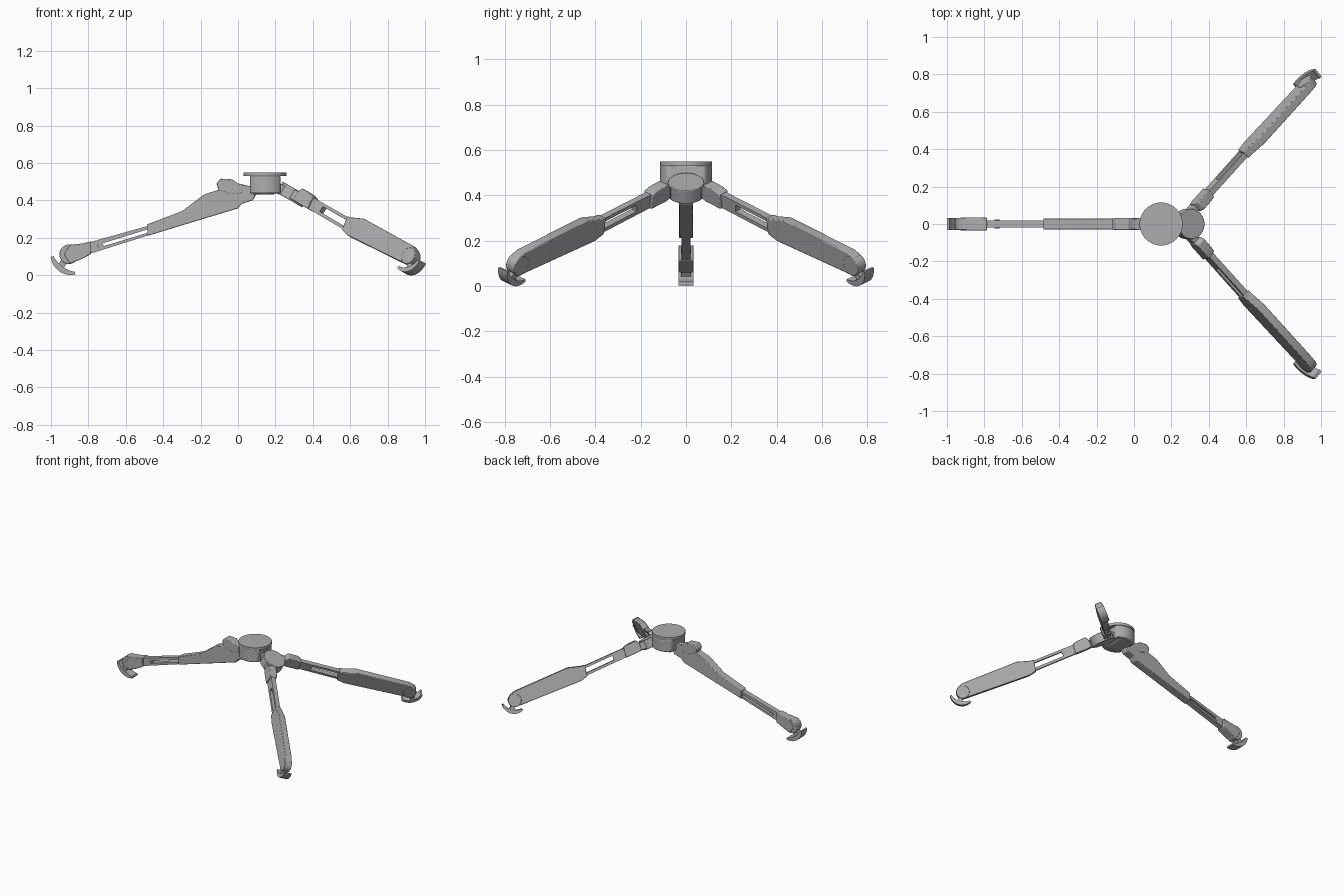
import bpy, bmesh, math
from mathutils import Vector

if "Cube" in bpy.data.objects:
    bpy.data.objects.remove(bpy.data.objects["Cube"])

grey = bpy.data.materials.new("grey_plastic")
grey.diffuse_color = (0.42, 0.42, 0.42, 1)
grey.use_nodes = True
grey.node_tree.nodes["Principled BSDF"].inputs["Base Color"].default_value = grey.diffuse_color


def prism(name, pts, frame, t0, t1, bevel=0.0):
    """Extrude a 2D outline lying in the (u, n) plane of a frame from t0 to t1."""
    o, u, n = frame
    t = u.cross(n)
    bm = bmesh.new()
    rings = [[bm.verts.new(o + u * a + n * b + t * c) for a, b in pts] for c in (t0, t1)]
    bm.faces.new(rings[0])
    bm.faces.new(rings[1][::-1])
    k = len(pts)
    for i in range(k):
        j = (i + 1) % k
        bm.faces.new((rings[0][i], rings[0][j], rings[1][j], rings[1][i]))
    bmesh.ops.recalc_face_normals(bm, faces=bm.faces)
    me = bpy.data.meshes.new(name)
    bm.to_mesh(me)
    bm.free()
    me.materials.append(grey)
    ob = bpy.data.objects.new(name, me)
    bpy.context.collection.objects.link(ob)
    if bevel:
        m = ob.modifiers.new("edge", "BEVEL")
        m.width, m.segments, m.limit_method = bevel, 2, "ANGLE"
    return ob


def circle(cx, cy, r, k=40):
    return [(cx + r * math.cos(2 * math.pi * i / k), cy + r * math.sin(2 * math.pi * i / k))
            for i in range(k)]


def crescent(cx, cy, r, thick, a0, a1, k=18):
    """Curved pad outline, thickest in the middle."""
    out, inn = [], []
    for i in range(k + 1):
        f = i / k
        a = math.radians(a0 + (a1 - a0) * f)
        ri = r - thick * (0.45 + 0.55 * math.sin(math.pi * f))
        out.append((cx + r * math.cos(a), cy + r * math.sin(a)))
        inn.append((cx + ri * math.cos(a), cy + ri * math.sin(a)))
    return out + inn[::-1]


def spoke(cx, cy, ang, length, half):
    """Short neck joining an ankle to its pad."""
    d = Vector((math.cos(math.radians(ang)), math.sin(math.radians(ang))))
    p = Vector((-d.y, d.x)) * half
    c = Vector((cx, cy))
    return [tuple(v) for v in (c + p, c - p, c + d * length - p, c + d * length + p)]


X, Y, Z = Vector((1, 0, 0)), Vector((0, 1, 0)), Vector((0, 0, 1))

# Hub: round cap over a body with two flat sides
hub = (Vector((0.145, 0, 0)), X, Y)
prism("hub_cap", circle(0, 0, 0.115, 64), hub, 0.53, 0.55)
body = [(max(-0.082, min(0.082, a)), b) for a, b in circle(0, 0, 0.115, 64)]
prism("hub_body", body, hub, 0.437, 0.532, 0.008)

side = (Vector((0, 0, 0)), X, Z)
prism("hub_underside", [(0.08, 0.45), (0.085, 0.425), (0.1, 0.43), (0.19, 0.43),
                        (0.21, 0.45)], side, -0.075, 0.075, 0.004)

# Rear leg: upper housing, clip, slotted rail, ankle and foot
prism("rear_upper_leg", [(0.09, 0.47), (0.0, 0.49), (-0.11, 0.455), (-0.18, 0.432),
                         (-0.30, 0.342), (-0.485, 0.272), (-0.485, 0.21), (0.0, 0.357),
                         (0.02, 0.382), (0.08, 0.40), (0.10, 0.44)],
      side, -0.03, 0.03, 0.004)
prism("rear_clip", [(0.03, 0.485), (0.0, 0.49), (-0.03, 0.512), (-0.095, 0.516),
                    (-0.115, 0.49), (-0.105, 0.455), (-0.04, 0.43), (0.03, 0.44)],
      side, -0.031, 0.031, 0.005)
prism("rear_rail", [(-0.45, 0.272), (-0.80, 0.174), (-0.80, 0.112), (-0.45, 0.222),
                    (-0.45, 0.237), (-0.745, 0.147), (-0.75, 0.162), (-0.45, 0.255)],
      side, -0.02, 0.02)
prism("rear_rail_pin", circle(-0.733, 0.158, 0.014, 20), side, -0.023, 0.023)
prism("rear_ankle_fork", [(-0.785, 0.18), (-0.84, 0.168), (-0.90, 0.162), (-0.93, 0.11),
                          (-0.90, 0.062), (-0.85, 0.08), (-0.785, 0.113)],
      side, -0.034, 0.034, 0.004)
prism("rear_ankle", circle(-0.903, 0.112, 0.052), side, -0.031, 0.031, 0.004)
prism("rear_foot_neck", spoke(-0.9, 0.11, 232, 0.092, 0.018), side, -0.022, 0.022)
prism("rear_foot_pad", crescent(-0.895, 0.106, 0.105, 0.032, 183, 284), side, -0.033, 0.033)

# Tilted pivot disc that carries both front legs
tilt = math.radians(30)
down = Vector((math.cos(tilt), 0, -math.sin(tilt)))
up = Vector((math.sin(tilt), 0, math.cos(tilt)))
origin = Vector((0.255, 0, 0.477))
pivot = (origin, down, Y)
prism("pivot_disc", circle(0.055, 0, 0.08, 48), pivot, -0.055, 0.012, 0.003)
prism("pivot_neck", [(0.20, 0.50), (0.26, 0.475), (0.27, 0.41), (0.20, 0.44)],
      side, -0.055, 0.055, 0.004)

# Two mirrored legs lying in the plane of the disc
for label, s in (("left", 1), ("right", -1)):
    a = math.radians(44)
    leg = (origin, down * math.cos(a) + Y * (s * math.sin(a)), up)
    prism(label + "_arm", [(0.03, 0.008), (0.15, 0.008), (0.15, -0.046), (0.03, -0.046)],
          leg, -0.022, 0.022, 0.003)
    prism(label + "_clip", [(0.125, 0.012), (0.14, 0.034), (0.205, 0.032), (0.238, 0.024),
                            (0.247, -0.047), (0.15, -0.047), (0.125, -0.04)],
          leg, -0.027, 0.027, 0.004)
    prism(label + "_rail", [(0.20, 0.02), (0.60, 0.022), (0.60, 0.005), (0.33, 0.004),
                            (0.33, -0.028), (0.60, -0.029), (0.60, -0.047), (0.20, -0.045)],
          leg, -0.016, 0.016)
    prism(label + "_lower_leg", [(0.53, 0.025), (0.56, 0.03), (0.643, 0.058), (1.05, 0.063),
                                 (1.085, 0.052), (1.10, 0.03), (1.10, -0.005),
                                 (1.06, -0.042), (0.60, -0.064), (0.545, -0.052)],
          leg, -0.023, 0.023, 0.004)
    prism(label + "_ankle", circle(1.072, 0.005, 0.046), leg, -0.026, 0.026, 0.003)
    prism(label + "_foot_neck", spoke(1.075, 0.0, -48, 0.073, 0.016), leg, -0.018, 0.018)
    prism(label + "_foot_pad", crescent(1.079, 0.0, 0.086, 0.028, -112, 10),
          leg, -0.028, 0.028)

# Smooth the round parts while keeping hard edges
bpy.ops.object.select_all(action="SELECT")
bpy.context.view_layer.objects.active = bpy.data.objects["hub_cap"]
bpy.ops.object.shade_smooth_by_angle(angle=math.radians(30))
